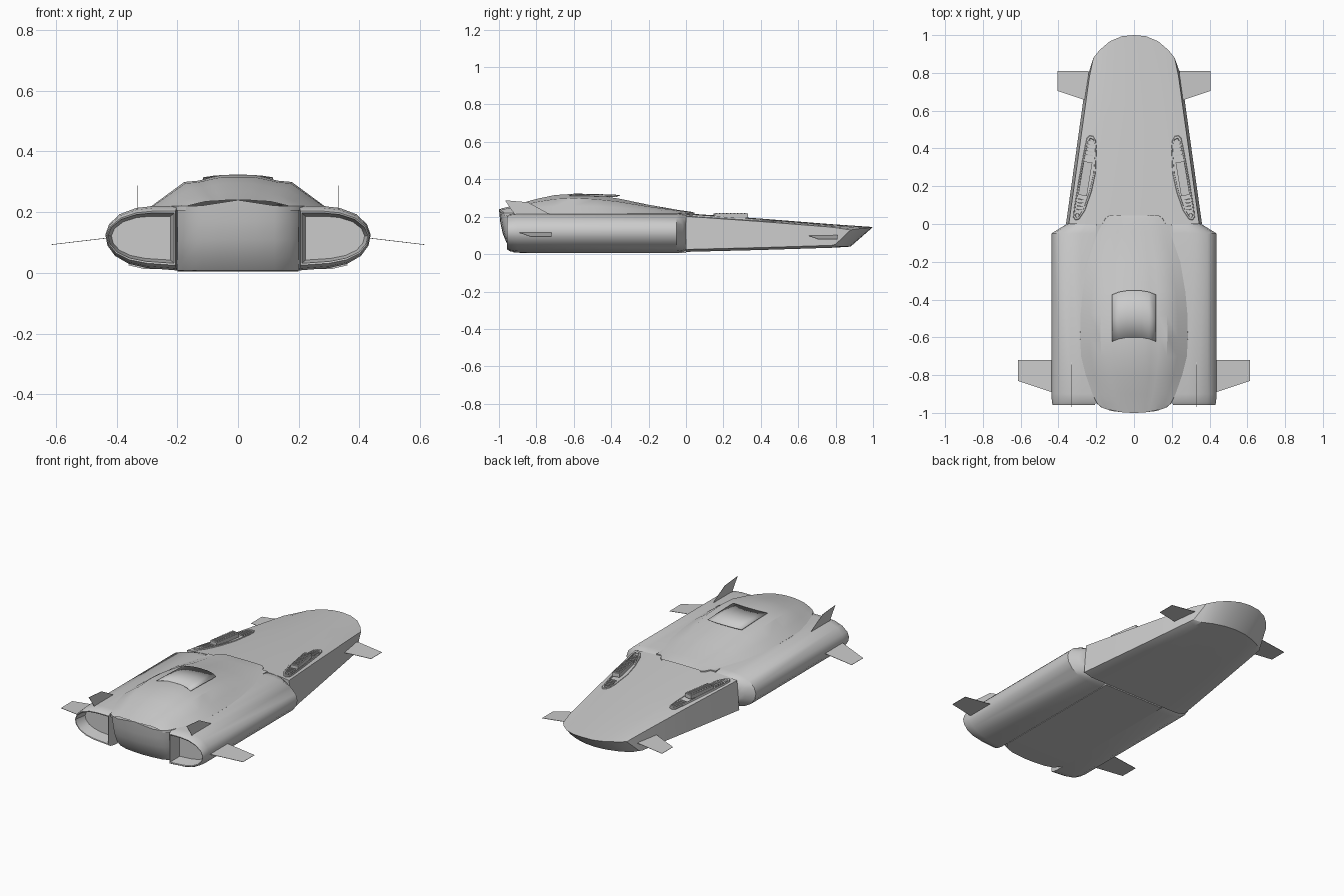
import bpy, bmesh, math
from mathutils import Matrix

if "Cube" in bpy.data.objects:
    bpy.data.objects.remove(bpy.data.objects["Cube"])


def finish(name, bm, mirror=False, smooth=30, solid=0):
    bmesh.ops.remove_doubles(bm, verts=bm.verts, dist=1e-5)
    bmesh.ops.recalc_face_normals(bm, faces=bm.faces)
    me = bpy.data.meshes.new(name)
    bm.to_mesh(me)
    bm.free()
    ob = bpy.data.objects.new(name, me)
    bpy.context.collection.objects.link(ob)
    if solid:
        m = ob.modifiers.new("thickness", 'SOLIDIFY')
        m.thickness, m.offset = solid, 0
    if mirror:
        m = ob.modifiers.new("mirror", 'MIRROR')
        m.use_clip = False
        m.use_mirror_merge = False
    if smooth:
        bpy.ops.object.select_all(action='DESELECT')
        ob.select_set(True)
        bpy.context.view_layer.objects.active = ob
        bpy.ops.object.shade_smooth_by_angle(angle=math.radians(smooth))
    return ob


def loft(name, rows, closed=False, cap_start=False, cap_end=False, **kw):
    """Skin a list of equally long point rows."""
    bm = bmesh.new()
    vs = [[bm.verts.new(p) for p in r] for r in rows]
    n = len(rows[0])
    for a, b in zip(vs, vs[1:]):
        for i in range(n if closed else n - 1):
            j = (i + 1) % n
            bm.faces.new((a[i], a[j], b[j], b[i]))
    if cap_start:
        bm.faces.new(vs[0])
    if cap_end:
        bm.faces.new(vs[-1])
    return finish(name, bm, **kw)


def both(half):
    """Half row from x = 0 outwards -> full row from -x to +x."""
    return [(-x, y, z) for x, y, z in half[:0:-1]] + half


# Nose: tapering wedge with a rounded plan at the tip
F = (0, .3, .6, .85, 1)
DROP = (0, .002, .005, .010, .016)


def nose_half(y, w, zb, zt, tip=False):
    bot, top = [], []
    for f, d in zip(F, DROP):
        yb = .88 - .08 * f * f if tip else y
        yt = 1 - .12 * f ** 2.5 if tip else y
        bot.append((f * w, yb, zb + (.013 if f == 1 else 0)))
        top.append((f * (w - (.025 if tip else .015)), yt, zt - d))
    return bot, top


def nose_ring(bot, top):
    right = bot + top[::-1]
    return right + [(-x, y, z) for x, y, z in right[-2:0:-1]]


stations = [(0, .36, .012, .218), (.4, .304, .022, .190), (.78, .251, .034, .160)]
halves = [nose_half(*s) for s in stations] + [nose_half(0, .24, .04, .145, True)]
loft("nose", [nose_ring(*h) for h in halves], closed=True, cap_start=True, smooth=20)
loft("nose_face", [both(halves[-1][0]), both(halves[-1][1])], smooth=20)

# Central body between the engines, and its curved tail panel
body = [(-.2, .005), (.2, .005), (.2, .22), (-.2, .22)]
loft("central_body", [[(x, y, z) for x, z in body] for y in (0, -.8)],
     closed=True, cap_start=True, cap_end=True, smooth=0)
TX = ((0, 0), (.06, .003), (.12, .010), (.17, .028), (.2, .07))


def tail_row(y, z, crown=0):
    half = [(x, y + d, z + crown * max(0, 1 - x / .13)) for x, d in TX]
    return both(half + [(.2, -.8, z)])


rows = [both([(x, -.8, .005) for x, d in TX] + [(.2, -.8, .005)])]
rows += [tail_row(y, z) for y, z in ((-.92, .008), (-.955, .05), (-.98, .11), (-.993, .17))]
rows += [tail_row(-1, .22, .02)]
rows += [both([(x, -.8, .22) for x, d in TX] + [(.2, -.8, .22)])]
loft("tail_panel", rows, smooth=35)

# Engine nacelles: rounded outside, hollow at the rear
NAC = [(.2, .008), (.30, .016), (.36, .03), (.405, .056), (.43, .09), (.437, .125),
       (.425, .16), (.39, .193), (.335, .214), (.28, .22), (.2, .22)]


def nac(y, sx, sz, cx=.325, cz=.115):
    return [(cx + (x - cx) * sx, y, cz + (z - cz) * sz) for x, z in NAC]


loft("engine_nacelle", [nac(0, .66, .9, .2), nac(-.018, .78, .95, .2), nac(-.05, 1, 1),
                        nac(-.9, 1, 1), nac(-.94, .98, .94), nac(-.957, .95, .84),
                        nac(-.955, .92, .78), nac(-.88, .82, .68)],
     closed=True, cap_start=True, cap_end=True, mirror=True, smooth=35)

# Canopy: shouldered dome with a small lip sinking into the hull
CAN = [(.045, .13, .222), (.03, .15, .226), (-.04, .19, .236), (-.2, .245, .264), (-.36, .272, .297),
       (-.48, .283, .315), (-.6, .285, .322), (-.7, .28, .316), (-.8, .255, .295),
       (-.9, .22, .267), (-.95, .195, .253), (-1, .17, .240)]
SHAPE = ((0, 1), (.18, 1), (.32, .92), (.46, .82), (.62, .78), (.82, .37), (1, 0))


def canopy_row(y, w, zt):
    bow = .028 if y == -1 else 0
    half = [(f * w, y + bow * f * f, .22 + (zt - .22) * h) for f, h in SHAPE]
    return both(half + [(w + .002, y + bow, .205)])


loft("canopy", [canopy_row(*c) for c in CAN], smooth=30)

# Overhanging roof edge above the windscreen
RX = ((0, 0), (.04, .001), (.08, .008), (.115, .022))
loft("roof_lip", [both([(x, y - d, z - d * .4) for x, d in RX])
                  for y, z in ((-.352, .315), (-.48, .32), (-.6, .322))], solid=.003)


# Fins: thin plates
def fin(name, pts):
    bm = bmesh.new()
    bm.faces.new([bm.verts.new(p) for p in pts])
    finish(name, bm, mirror=True, smooth=0, solid=.002)


fin("rear_side_fin", [(.42, -.72, .116), (.615, -.72, .093), (.615, -.83, .093), (.42, -.895, .116)])
fin("front_side_fin", [(.24, .81, .1), (.405, .81, .08), (.405, .705, .08), (.24, .65, .1)])
fin("tail_fin", [(.33, -.722, .21), (.33, -.845, .277), (.33, -.968, .288), (.33, -.915, .21)])

# Hood vents: raised rim with a sunken tray
VENT = [(.215, .465), (.235, .47), (.25, .455), (.262, .4), (.29, .25), (.318, .08), (.322, .035),
        (.31, .02), (.29, .025), (.26, .07), (.225, .17), (.203, .27), (.198, .40), (.202, .44)]


def vent_row(s, lift):
    out = []
    for x, y in VENT:
        cx = .298 - .167 * y
        px, py = cx + (x - cx) * s, .245 + (y - .245) * (1 - (1 - s) * .35)
        out.append((px, py, .207 - .07 * py + lift))
    return out


loft("vent_rim", [vent_row(1, -.02), vent_row(1, .004), vent_row(.95, .007), vent_row(.8, .007),
                  vent_row(.76, .001)], closed=True, cap_end=True, mirror=True)


# Vent grilles: raised block, cross slats and a round cap
def add_box(bm, y, z, size, off=0):
    m = (Matrix.Translation((.298 - .167 * y + off, y, z)) @ Matrix.Rotation(.165, 4, 'Z')
         @ Matrix.Diagonal((*size, 1)))
    bmesh.ops.create_cube(bm, size=1, matrix=m)


bm = bmesh.new()
add_box(bm, .24, .204, (.046, .18, .024))
for i in range(9):
    add_box(bm, .165 + i * .019, .217, (.036, .008, .008))
for i in range(5):
    add_box(bm, .365 + i * .018, .184 - i * .0012, (.04, .007, .012))
for i in range(4):
    add_box(bm, .075 + i * .018, .206 - i * .0012, (.04, .007, .01))
bmesh.ops.create_cone(bm, cap_ends=True, segments=12, radius1=.012, radius2=.010, depth=.014,
                      matrix=Matrix.Translation((.300, .045, .208)))
finish("vent_grille", bm, mirror=True, smooth=0)
